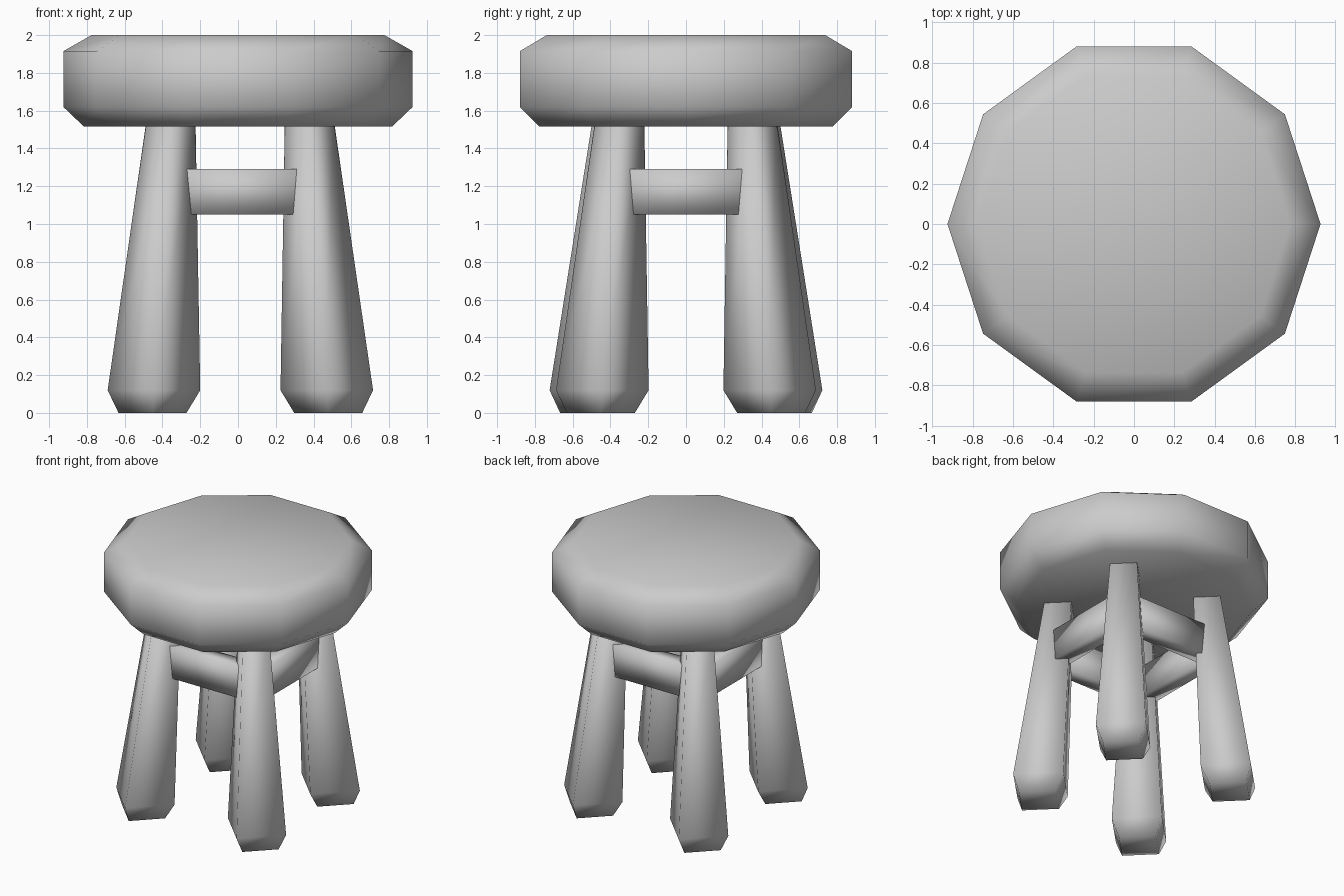
import bpy, bmesh, math
from mathutils import Vector

cube = bpy.data.objects.get("Cube")
if cube:
    bpy.data.objects.remove(cube, do_unlink=True)

# One plain grey for the whole stool
grey = bpy.data.materials.new("plain_grey")
grey.use_nodes = True
colour = (0.6, 0.6, 0.6, 1)
grey.diffuse_color = colour
grey.node_tree.nodes["Principled BSDF"].inputs["Base Color"].default_value = colour


def finish(name, bm):
    bmesh.ops.recalc_face_normals(bm, faces=bm.faces)
    for f in bm.faces:
        f.smooth = True
    mesh = bpy.data.meshes.new(name)
    bm.to_mesh(mesh)
    bm.free()
    mesh.materials.append(grey)
    obj = bpy.data.objects.new(name, mesh)
    bpy.context.collection.objects.link(obj)
    return obj


def loft(name, sides, rings):
    """Capped solid through polygon rings given as (centre, radius)."""
    bm = bmesh.new()
    loops = []
    for centre, r in rings:
        angles = [math.tau * i / sides for i in range(sides)]
        loops.append([bm.verts.new(centre + Vector((r * math.cos(a), r * math.sin(a), 0)))
                      for a in angles])
    for low, high in zip(loops, loops[1:]):
        for i in range(sides):
            j = (i + 1) % sides
            bm.faces.new((low[i], low[j], high[j], high[i]))
    bm.faces.new(loops[0][::-1])
    bm.faces.new(loops[-1])
    return finish(name, bm)


def box(name, low, high):
    bm = bmesh.new()
    bmesh.ops.create_cube(bm, size=1)
    low, high = Vector(low), Vector(high)
    for v in bm.verts:
        v.co = (low + high) / 2 + v.co * (high - low)
    return finish(name, bm)


# Ten-sided seat with chamfered rims
seat_profile = [(1.515, 0.815), (1.62, 0.925), (1.915, 0.925), (2.0, 0.775)]
loft("seat", 10, [(Vector((0, 0, z)), r) for z, r in seat_profile])

# Four splayed, tapered legs with a diamond section and chamfered feet
leg_profile = [(0, 0.18), (0.12, 0.245), (1.56, 0.129)]
for side, foot, top in (("left", (0.47, 0.443), (0.38, 0.353)),
                        ("right", (-0.445, 0.477), (-0.357, 0.368))):
    for end, sy in (("front", -1), ("back", 1)):
        a = Vector((foot[0], foot[1] * sy, 0.12))
        b = Vector((top[0], top[1] * sy, 1.515))
        rings = [(a.lerp(b, (z - a.z) / (b.z - a.z)), r) for z, r in leg_profile]
        loft(f"{end}_{side}_leg", 4, rings)

# Stretcher boards joining neighbouring legs
z0, z1 = 1.05, 1.29
box("front_stretcher", (-0.37, -0.435, z0), (0.39, -0.315, z1))
box("back_stretcher", (-0.37, 0.315, z0), (0.39, 0.435, z1))
box("left_stretcher", (0.355, -0.36, z0), (0.475, 0.36, z1))
box("right_stretcher", (-0.435, -0.38, z0), (-0.315, 0.38, z1))
